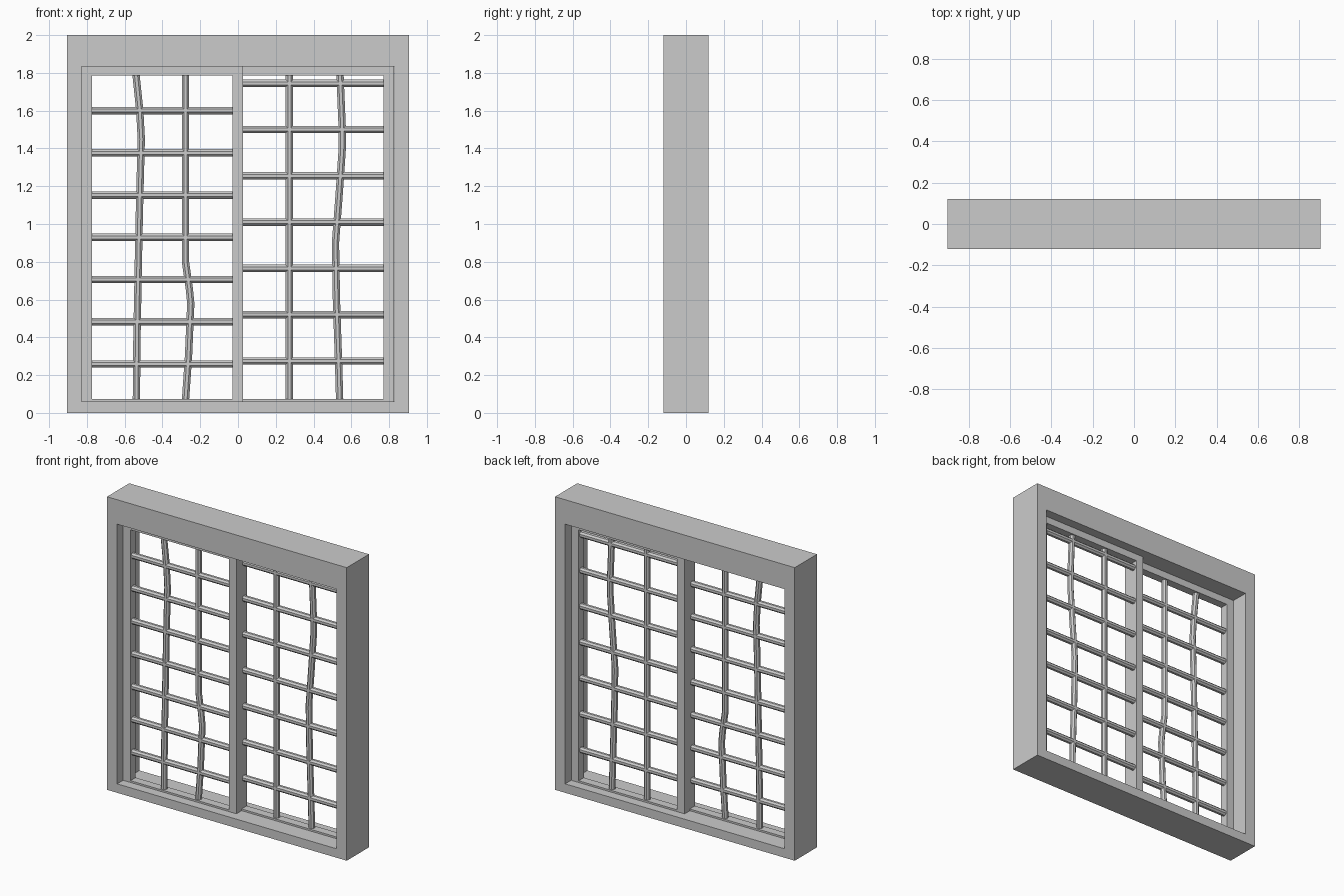
import bpy, bmesh, math

if "Cube" in bpy.data.objects:
    bpy.data.objects.remove(bpy.data.objects["Cube"])


def finish(name, bm):
    bmesh.ops.recalc_face_normals(bm, faces=bm.faces)
    mesh = bpy.data.meshes.new(name)
    bm.to_mesh(mesh)
    bm.free()
    obj = bpy.data.objects.new(name, mesh)
    bpy.context.collection.objects.link(obj)
    return obj


def ring_frame(name, outer, inner, y0, y1):
    """Rectangular frame with a hole; outer and inner are (x0, x1, z0, z1)."""
    bm = bmesh.new()
    loops = []
    for (x0, x1, z0, z1) in (outer, inner):
        for y in (y0, y1):
            loops.append([bm.verts.new((x, y, z)) for x, z in
                          ((x0, z0), (x1, z0), (x1, z1), (x0, z1))])
    of, ob, nf, nb = loops
    for a, b in ((of, ob), (ob, nb), (nb, nf), (nf, of)):
        for i in range(4):
            j = (i + 1) % 4
            bm.faces.new((a[i], a[j], b[j], b[i]))
    return finish(name, bm)


def bar(name, points, y, radius=0.021, sides=8):
    """Eight-sided bar through (x, z) points, upright or level."""
    bm = bmesh.new()
    level = abs(points[-1][0] - points[0][0]) > abs(points[-1][1] - points[0][1])
    rings = []
    for x, z in points:
        ring = []
        for k in range(sides):
            a = 2 * math.pi * (k + 0.5) / sides
            u, v = radius * math.cos(a), radius * math.sin(a)
            ring.append(bm.verts.new((x, y + u, z + v) if level else (x + v, y + u, z)))
        rings.append(ring)
    for a, b in zip(rings, rings[1:]):
        for k in range(sides):
            m = (k + 1) % sides
            bm.faces.new((a[k], a[m], b[m], b[k]))
    bm.faces.new(rings[0])
    bm.faces.new(rings[-1])
    return finish(name, bm)


# Outer window frame
ring_frame("window_frame", (-0.905, 0.905, 0, 2), (-0.828, 0.828, 0.061, 1.833), -0.12, 0.12)

TOP, BOTTOM = 1.79, 0.068

# Two sliding sashes: left one in the front track, right one in the back track
sashes = {
    "left": dict(
        x=(-0.773, -0.029), y=(-0.056, 0.0), first=1.6, step=0.2235,
        uprights=[
            [(-0.54, TOP), (-0.52, 1.6), (-0.512, 1.45), (-0.52, 1.15),
             (-0.525, 0.93), (-0.535, 0.4), (-0.538, BOTTOM)],
            [(-0.278, TOP), (-0.278, 0.8), (-0.258, 0.66), (-0.25, 0.58),
             (-0.262, 0.3), (-0.278, BOTTOM)],
        ]),
    "right": dict(
        x=(0.027, 0.771), y=(0.0, 0.056), first=1.745, step=0.245,
        uprights=[
            [(0.272, TOP), (0.272, BOTTOM)],
            [(0.54, TOP), (0.552, 1.5), (0.552, 1.4), (0.535, 1.15),
             (0.516, 0.9), (0.521, 0.6), (0.533, 0.25), (0.538, BOTTOM)],
        ]),
}

for side, s in sashes.items():
    x0, x1 = s["x"]
    y0, y1 = s["y"]
    mid = (y0 + y1) / 2
    ring_frame(side + "_sash", (x0 - 0.056, x1 + 0.056, 0.02, 1.84),
               (x0, x1, 0.073, 1.785), y0, y1)
    # Level bars
    for i in range(7):
        z = s["first"] - i * s["step"]
        bar(f"{side}_level_bar_{i + 1}", [(x0 - 0.005, z), (x1 + 0.005, z)], mid)
    # Upright bars, some of them bent
    for i, path in enumerate(s["uprights"]):
        bar(f"{side}_upright_bar_{i + 1}", path, mid)
